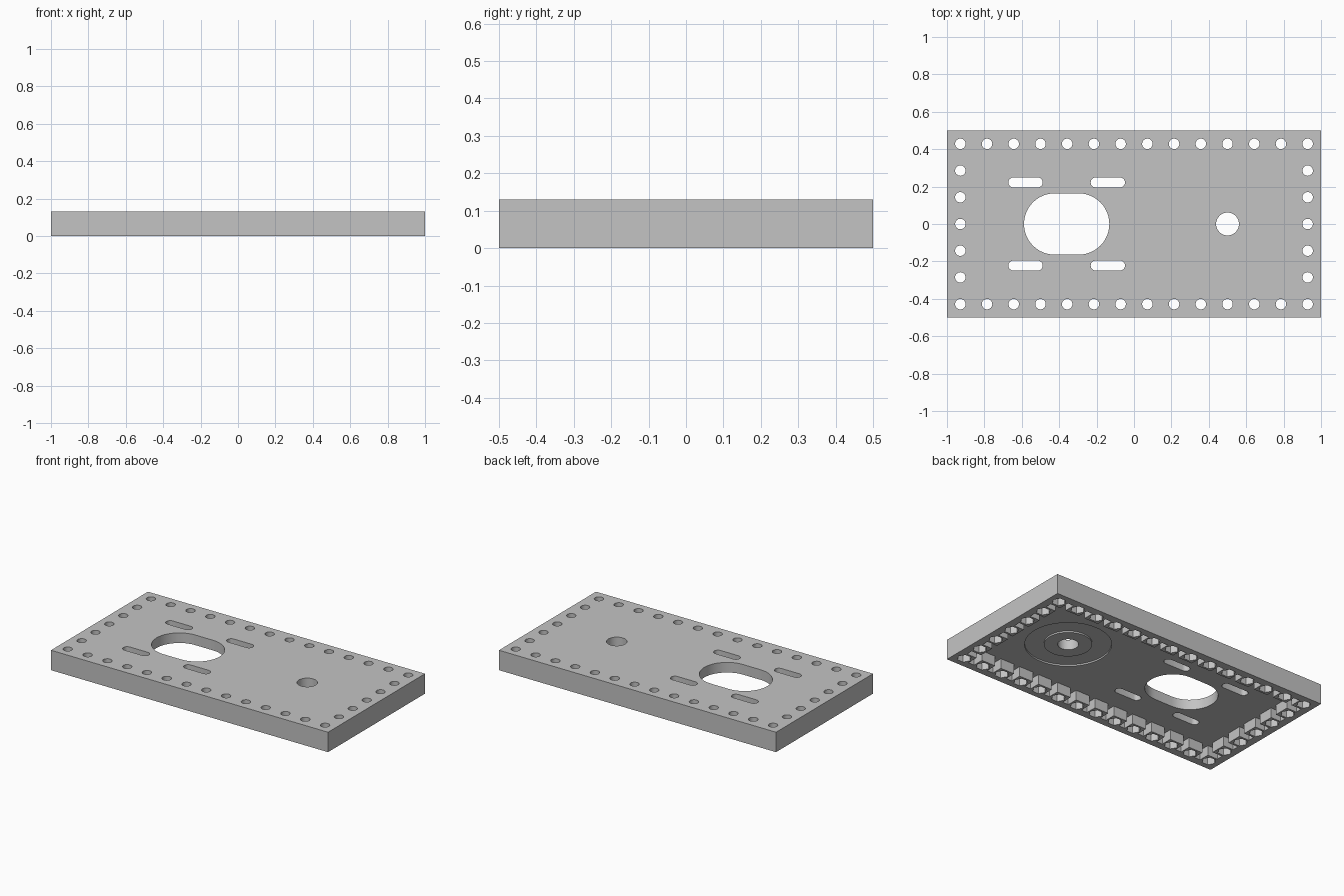
import bpy
import bmesh
from math import cos, sin, pi

cube = bpy.data.objects.get("Cube")
if cube:
    bpy.data.objects.remove(cube, do_unlink=True)

HEIGHT, FLOOR = 0.13, 0.064     # total height, underside of the deck
PITCH = 1 / 7                   # spacing of the border holes

grey = bpy.data.materials.new("plain_grey")
grey.use_nodes = True
colour = (0.55, 0.55, 0.55, 1)
grey.diffuse_color = colour
grey.node_tree.nodes["Principled BSDF"].inputs["Base Color"].default_value = colour


def box(x, y, hx, hy):
    return [(x - hx, y - hy), (x + hx, y - hy), (x + hx, y + hy), (x - hx, y + hy)]


def disc(x, y, r, n=32):
    return [(x + r * cos(2 * pi * i / n), y + r * sin(2 * pi * i / n)) for i in range(n)]


def stadium(x, y, half_length, r, n=16):
    pts = []
    for side in (1, -1):
        for i in range(n + 1):
            a = pi * i / n - side * pi / 2
            pts.append((x + side * (half_length - r) + r * cos(a), y + r * sin(a)))
    return pts


def prisms(name, outlines, z0, z1, helper=True):
    """Extrude a list of closed outlines into one object."""
    bm = bmesh.new()
    for outline in outlines:
        low = [bm.verts.new((x, y, z0)) for x, y in outline]
        high = [bm.verts.new((x, y, z1)) for x, y in outline]
        bm.faces.new(low[::-1])
        bm.faces.new(high)
        for i in range(len(low)):
            j = (i + 1) % len(low)
            bm.faces.new((low[i], low[j], high[j], high[i]))
    mesh = bpy.data.meshes.new(name)
    bm.to_mesh(mesh)
    bm.free()
    mesh.materials.append(grey)
    obj = bpy.data.objects.new(name, mesh)
    bpy.context.collection.objects.link(obj)
    obj.hide_render = helper
    return obj


def cut(target, cutter):
    """Subtract a cutter, apply the result and discard the cutter."""
    mod = target.modifiers.new("cut", "BOOLEAN")
    mod.operation, mod.solver, mod.object = "DIFFERENCE", "EXACT", cutter
    bpy.context.view_layer.update()
    graph = bpy.context.evaluated_depsgraph_get()
    mesh = bpy.data.meshes.new_from_object(target.evaluated_get(graph))
    target.modifiers.clear()
    target.data = mesh
    bpy.data.objects.remove(cutter, do_unlink=True)


# Border hole positions: two long rows and two short columns
holes = [((i - 6.5) * PITCH, s * 3 * PITCH) for i in range(14) for s in (-1, 1)]
holes += [(s * 6.5 * PITCH, j * PITCH) for j in range(-2, 3) for s in (-1, 1)]

# Solid slab
plate = prisms("mounting_plate", [box(0, 0, 1, 0.5)], 0, HEIGHT, helper=False)

# Underside cavity, leaving a rim and a square boss around every border hole
cavity = prisms("cavity_cutter", [box(0, 0, 0.95, 0.45)], -0.1, FLOOR)
cut(cavity, prisms("boss_cutter", [box(x, y, 0.05, 0.05) for x, y in holes], -0.2, 0.1))
cut(plate, cavity)

# Hexagonal nut pockets in the bosses
cut(plate, prisms("nut_cutter", [disc(x, y, 0.042, 6) for x, y in holes], -0.1, FLOOR - 0.002))

# Shallow ring groove around the round hole
groove = prisms("groove_cutter", [disc(0.5, 0, 0.253, 64)], 0.03, FLOOR + 0.01)
cut(groove, prisms("land_cutter", [disc(0.5, 0, 0.14, 64)], 0, 0.2))
cut(plate, groove)

# Through holes, adjustment slots and the large opening
openings = [disc(x, y, 0.028, 24) for x, y in holes]
openings += [stadium(x, y, 0.092, 0.027, 8) for x in (-0.58, -0.14) for y in (-0.222, 0.222)]
openings += [stadium(-0.36, 0, 0.228, 0.164, 24), disc(0.5, 0, 0.061, 40)]
cut(plate, prisms("opening_cutter", openings, -0.1, 0.3))

# Single finish, smooth hole walls with sharp edges
plate.data.materials.clear()
plate.data.materials.append(grey)
for poly in plate.data.polygons:
    poly.material_index = 0
for obj in bpy.context.selected_objects:
    obj.select_set(False)
plate.select_set(True)
bpy.context.view_layer.objects.active = plate
bpy.ops.object.shade_smooth_by_angle()
